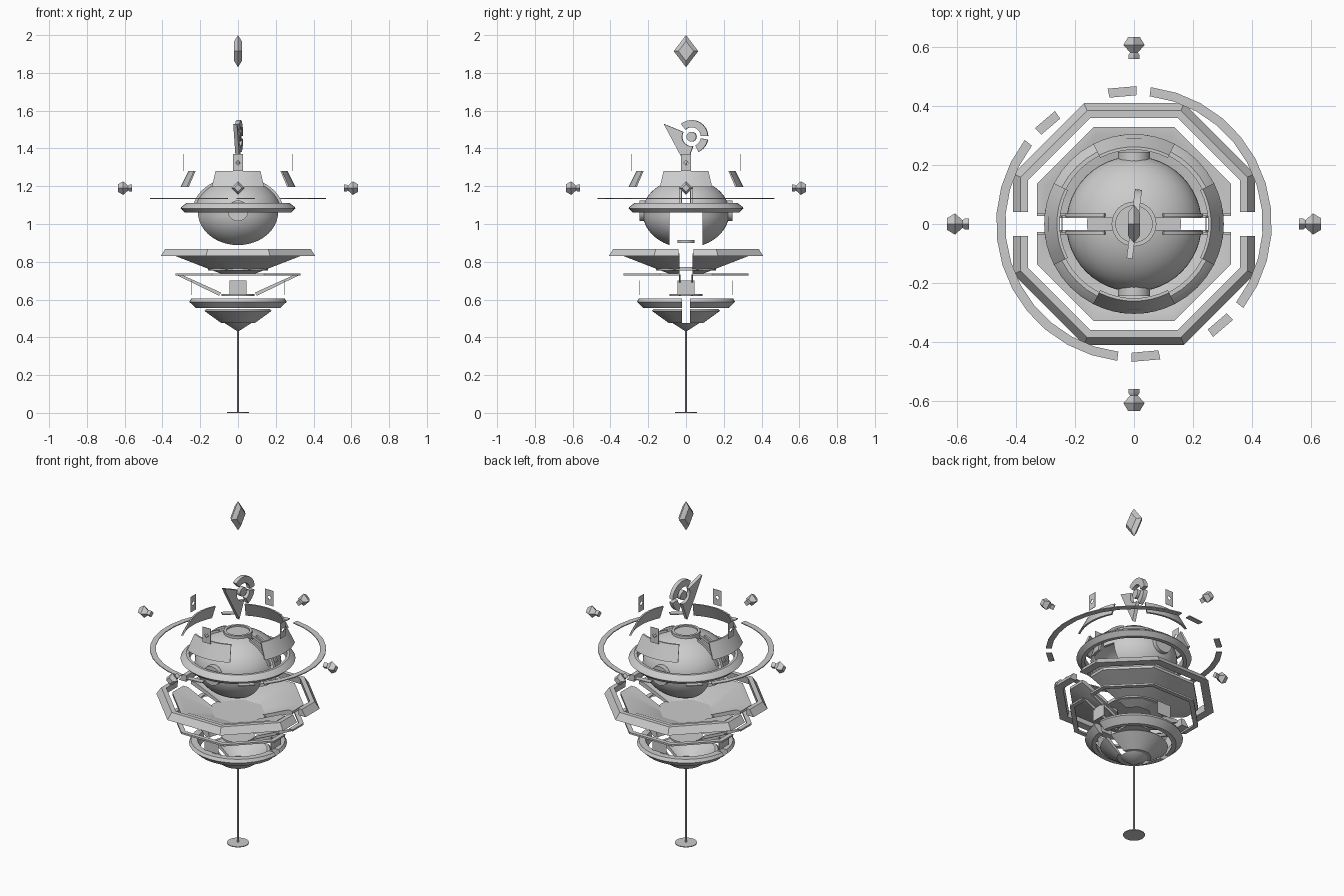
import bpy, bmesh, math
from math import radians, cos, sin
from mathutils import Matrix, Vector

cube = bpy.data.objects.get("Cube")
if cube:
    bpy.data.objects.remove(cube)

grey = bpy.data.materials.new("plain grey")
grey.use_nodes = True
grey.diffuse_color = (0.6, 0.6, 0.6, 1)
grey.node_tree.nodes["Principled BSDF"].inputs["Base Color"].default_value = (0.6, 0.6, 0.6, 1)


def finish(name, bm, matrix=None, mirror=(False, False, False)):
    bmesh.ops.remove_doubles(bm, verts=bm.verts, dist=1e-5)
    if matrix:
        bm.transform(matrix)
    bmesh.ops.recalc_face_normals(bm, faces=bm.faces)
    mesh = bpy.data.meshes.new(name)
    bm.to_mesh(mesh)
    bm.free()
    mesh.materials.append(grey)
    mesh.shade_smooth()
    mesh.set_sharp_from_angle(angle=radians(30))
    obj = bpy.data.objects.new(name, mesh)
    bpy.context.scene.collection.objects.link(obj)
    if any(mirror):
        mod = obj.modifiers.new("Mirror", "MIRROR")
        mod.use_axis = mirror
        mod.use_mirror_merge = False
    return obj


def revolve(name, profile, n=32, start=0, end=360, gap=0, matrix=None):
    """Turn a closed (radius, z) profile about z; a gap splits it into two halves along y."""
    bm = bmesh.new()
    full = end - start == 360
    rings = []
    for i in range(n if full else n + 1):
        a = radians(start + (end - start) * i / n)
        rings.append([bm.verts.new((r * cos(a), r * sin(a), z)) for r, z in profile])
    m = len(profile)
    for i in range(n):
        a, b = rings[i], rings[(i + 1) % len(rings)]
        for j in range(m):
            k = (j + 1) % m
            if profile[j][0] or profile[k][0]:
                bm.faces.new((a[j], b[j], b[k], a[k]))
    if not full:
        bm.faces.new(rings[0])
        bm.faces.new(rings[-1])
    if gap:
        bmesh.ops.remove_doubles(bm, verts=bm.verts, dist=1e-5)
        cut = bmesh.ops.bisect_plane(bm, geom=bm.verts[:] + bm.edges[:] + bm.faces[:],
                                     plane_co=(0, gap, 0), plane_no=(0, 1, 0), clear_inner=True)
        edges = [e for e in cut["geom_cut"] if isinstance(e, bmesh.types.BMEdge)]
        bmesh.ops.edgenet_fill(bm, edges=edges)
    return finish(name, bm, matrix, (False, gap > 0, False))


def octagon(name, profile, gap):
    k = 1 / cos(radians(22.5))
    return revolve(name, [(r * k, z) for r, z in profile], 8, 22.5, 382.5, gap)


def disc(name, r, z0, z1, matrix=None):
    return revolve(name, [(0, z0), (r, z0), (r, z1), (0, z1)], matrix=matrix)


def slab(name, outline, thick, matrix=None, mirror=(False, False, False)):
    """Extrude a (y, z) outline along x, centred on x = 0."""
    bm = bmesh.new()
    face = bm.faces.new([bm.verts.new((-thick / 2, y, z)) for y, z in outline])
    out = bmesh.ops.extrude_face_region(bm, geom=[face])
    bmesh.ops.translate(bm, vec=(thick, 0, 0),
                        verts=[v for v in out["geom"] if isinstance(v, bmesh.types.BMVert)])
    return finish(name, bm, matrix, mirror)


def arc(cy, cz, r, a0, a1, n=12):
    return [(cy + r * cos(radians(a0 + (a1 - a0) * i / n)),
             cz + r * sin(radians(a0 + (a1 - a0) * i / n))) for i in range(n + 1)]


def dome(r, h, a0, a1, zc=1.062, wall=0.015):
    outer = [(r * y, zc + h * z) for y, z in arc(0, 0, 1, a0, a1)]
    inner = [((r - wall) * y, zc + (h - wall) * z) for y, z in arc(0, 0, 1, a1, a0)]
    return outer + inner


def turn(angle):
    return Matrix.Rotation(radians(angle), 4, "Z")


LIE = Matrix.Rotation(radians(90), 4, "Y")

# Foot, pole and tip
disc("foot", 0.058, 0, 0.004)
disc("pole", 0.004, 0, 0.44)
revolve("tip_cone", [(0, 0.43), (0.07, 0.475), (0, 0.475)])

# Lower split bowl and ring
revolve("lower_bowl", [(0.07, 0.475), (0.09, 0.475), (0.18, 0.54), (0.17, 0.55), (0.155, 0.55)], gap=0.02)
revolve("lower_ring", [(0.225, 0.555), (0.26, 0.588), (0.25, 0.605), (0.215, 0.605), (0.2, 0.555)], gap=0.02)

# Open frame with struts along the split
disc("frame_base", 0.088, 0.62, 0.63)
octagon("frame_rim", [(0.305, 0.727), (0.33, 0.727), (0.33, 0.737), (0.305, 0.737)], 0.035)
bm = bmesh.new()
ends = [(0.33, 0.732), (0.3, 0.732), (0.09, 0.637), (0.1, 0.62)]
base = bm.faces.new([bm.verts.new((x, 0.028, z)) for x, z in ends])
out = bmesh.ops.extrude_face_region(bm, geom=[base])
bmesh.ops.translate(bm, vec=(0, 0.008, 0), verts=[v for v in out["geom"] if isinstance(v, bmesh.types.BMVert)])
finish("frame_struts", bm, mirror=(True, True, False))

# Octagonal split bowl with outer frame
octagon("upper_bowl", [(0.085, 0.735), (0.33, 0.83), (0.33, 0.845), (0.3, 0.845), (0.085, 0.75)], 0.035)
octagon("upper_frame", [(0.365, 0.83), (0.41, 0.83), (0.385, 0.868), (0.36, 0.868)], 0.04)
disc("bowl_floor", 0.16, 0.755, 0.772)

# Split sphere with cap, core and collar
revolve("sphere_top", dome(0.23, 0.178, 0, 75), 48, gap=0.02)
revolve("sphere_bottom", dome(0.23, 0.188, 0, -90), 48, gap=0.088)
disc("sphere_cap", 0.062, 1.19, 1.237)
revolve("cap_rim", [(0.062, 1.19), (0.076, 1.19), (0.076, 1.245), (0.062, 1.245)])
disc("sphere_core", 0.045, 0.9, 0.916)
revolve("collar", [(0.26, 1.06), (0.28, 1.06), (0.305, 1.083), (0.3, 1.09),
                   (0.275, 1.11), (0.26, 1.11)], 40)
for side in (90, 270):
    disc("sphere_port", 0.055, 0.2, 0.245, Matrix.Translation((0, 0, 1.07)) @ turn(side) @ LIE)

# Ribs beside the split of the sphere
rib = [(0.242 * y, 1.062 + 0.188 * z) for y, z in arc(0, 0, 1, 15, 65)]
rib += [(0.225 * y, 1.062 + 0.17 * z) for y, z in arc(0, 0, 1, 65, 15)]
slab("sphere_rib", rib, 0.012, Matrix.Translation((0, 0.03, 0)) @ turn(-90), (True, True, False))

# Parts that repeat on four sides
for side in range(0, 360, 90):
    revolve("curved_panel", [(0.305, 1.195), (0.262, 1.28), (0.252, 1.28), (0.293, 1.195)],
            8, side - 27, side + 27)
    slab("lower_plate", [(-0.045, 0.625), (0.045, 0.625), (0.045, 0.7), (-0.045, 0.7)], 0.003,
         turn(side) @ Matrix.Translation((0.245, 0, 0)))
    # Marker plate with a diamond hole, as two mirrored halves
    half = [(0, 1.28), (0.026, 1.28), (0.026, 1.37), (0, 1.37), (0, 1.338), (0.013, 1.325), (0, 1.312)]
    for flip in (1, -1):
        slab("marker_plate", [(y * flip, z) for y, z in half], 0.002,
             turn(side) @ Matrix.Translation((0.29, 0, 0)))
    revolve("drone", [(0, 0.56), (0.018, 0.56), (0.018, 0.575), (0.013, 0.582), (0.036, 0.608),
                      (0.02, 0.635), (0, 0.635)], 4,
            matrix=Matrix.Translation((0, 0, 1.19)) @ turn(side) @ LIE)

# Broken orbit ring
band = [(0.437, 1.133), (0.468, 1.133), (0.468, 1.138), (0.437, 1.138)]
for half_turn in (0, 180):
    for a0, a1, n in ((-37.5, 83, 11), (-55, -44, 1), (-91, -79, 1)):
        revolve("orbit_arc", band, n, a0 + half_turn, a1 + half_turn)

# Emblem: pointer, broken ring and hub
cy, cz = 0.03, 1.462
spin = turn(-7.5)
slab("pointer", [(-0.118, 1.53), (0, 1.31)] + arc(cy, cz, 0.05, 280, 150), 0.02, spin)
for a0, a1 in ((130, 3), (-10, -65)):
    slab("emblem_ring", arc(cy, cz, 0.088, a0, a1) + arc(cy, cz, 0.05, a1, a0), 0.024, spin)
disc("emblem_hub", 0.026, -0.012, 0.012, spin @ Matrix.Translation((0, cy, cz)) @ LIE)

# Floating crystal
revolve("crystal", [(0, -0.02), (0.62, -0.02), (1, 0), (0.62, 0.02), (0, 0.02)], 4,
        matrix=Matrix.Translation((0, 0, 1.915)) @ LIE @ Matrix.Diagonal(Vector((0.085, 0.065, 1, 1))))
